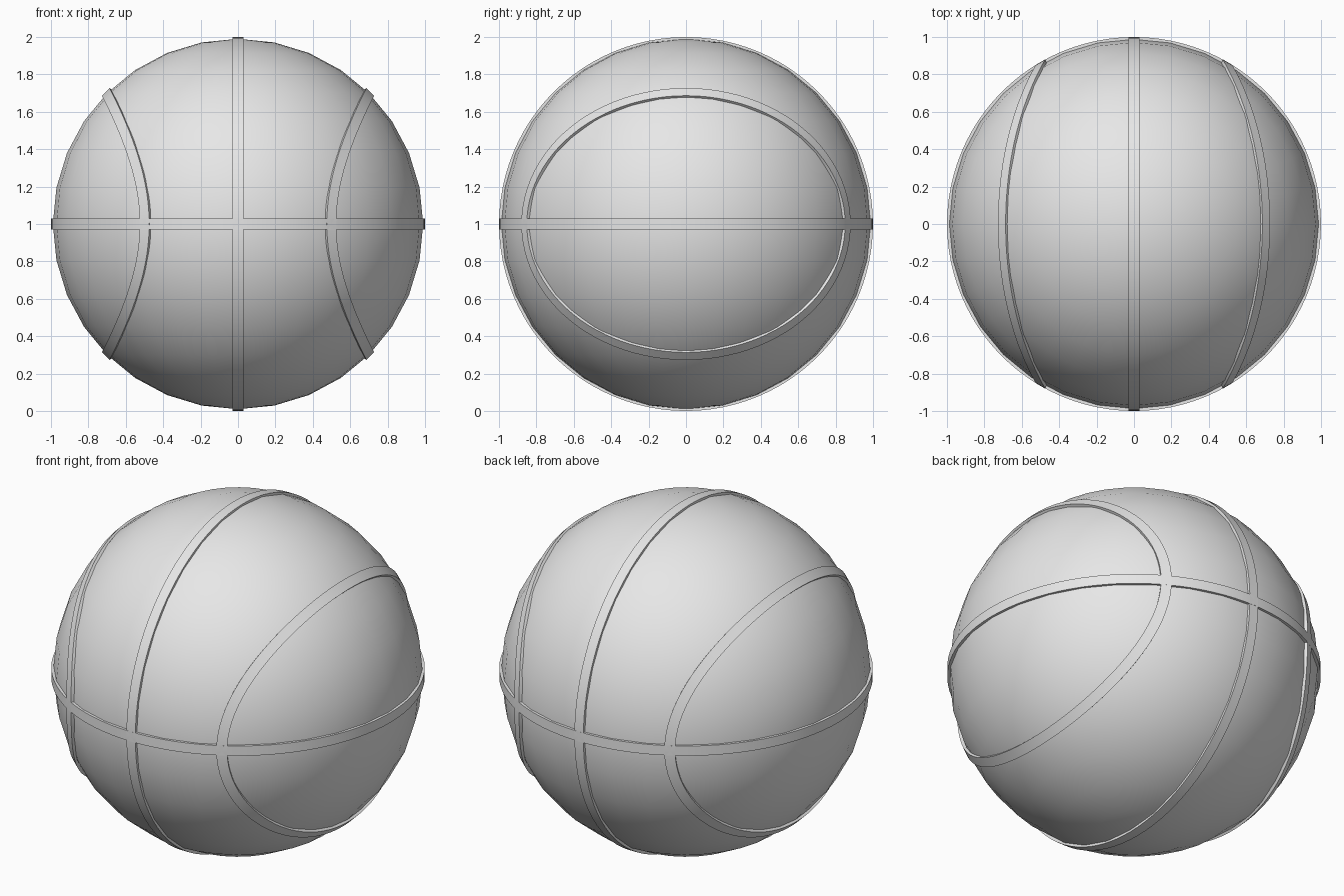
import bpy
import bmesh
from math import sin, cos, tau, radians, sqrt
from mathutils import Vector

cube = bpy.data.objects.get("Cube")
if cube:
    bpy.data.objects.remove(cube, do_unlink=True)

CENTRE = Vector((0, 0, 1))
BALL_RADIUS = 0.99
BAND_RADIUS = 1.0
BAND_DEPTH = 0.04
HALF_WIDTH = 0.029
STEPS = 96

grey = bpy.data.materials.new("light_grey")
grey.use_nodes = True
colour = (0.8, 0.8, 0.8, 1)
grey.diffuse_color = colour
grey.node_tree.nodes["Principled BSDF"].inputs["Base Color"].default_value = colour


def finish(obj):
    obj.data.materials.append(grey)
    bpy.ops.object.select_all(action="DESELECT")
    obj.select_set(True)
    bpy.context.view_layer.objects.active = obj
    bpy.ops.object.shade_smooth_by_angle(angle=radians(30))


def band(name, path):
    """Sweep a shallow rectangular strip along a closed path on the unit sphere."""
    bm = bmesh.new()
    rings = []
    for i in range(STEPS):
        p, ahead, behind = (path(tau * (i + d) / STEPS) for d in (0, 0.1, -0.1))
        side = p.cross(ahead - behind).normalized() * HALF_WIDTH
        edges = ((p + side).normalized(), (p - side).normalized())
        inner = BAND_RADIUS - BAND_DEPTH
        section = (edges[0] * BAND_RADIUS, edges[1] * BAND_RADIUS,
                   edges[1] * inner, edges[0] * inner)
        rings.append([bm.verts.new(CENTRE + v) for v in section])
    for i, ring in enumerate(rings):
        after = rings[(i + 1) % STEPS]
        for j in range(4):
            k = (j + 1) % 4
            bm.faces.new((ring[j], ring[k], after[k], after[j]))
    bmesh.ops.recalc_face_normals(bm, faces=bm.faces)
    mesh = bpy.data.meshes.new(name)
    bm.to_mesh(mesh)
    bm.free()
    obj = bpy.data.objects.new(name, mesh)
    bpy.context.collection.objects.link(obj)
    finish(obj)


def side_path(sign):
    """Oval loop around one side, wider along y than along z."""
    def path(t):
        y, z = 0.866 * cos(t), 0.707 * sin(t)
        return Vector((sign * sqrt(1 - y * y - z * z), y, z))
    return path


# Ball
bpy.ops.mesh.primitive_uv_sphere_add(segments=32, ring_count=16,
                                     radius=BALL_RADIUS, location=CENTRE)
ball = bpy.context.object
ball.name = "ball"
finish(ball)

# Raised bands
band("equator_band", lambda t: Vector((cos(t), sin(t), 0)))
band("meridian_band", lambda t: Vector((0, cos(t), sin(t))))
band("left_side_band", side_path(1))
band("right_side_band", side_path(-1))
